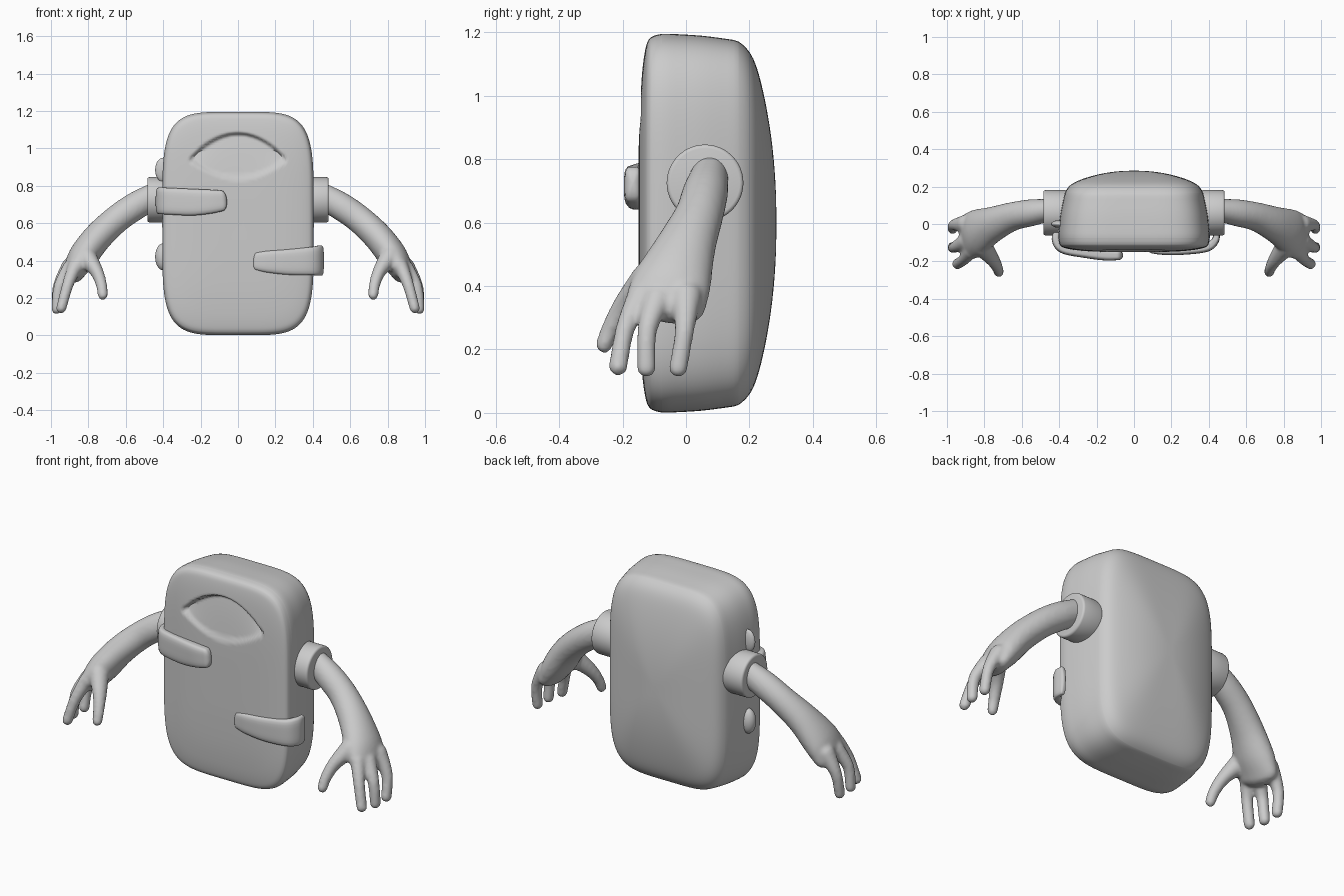
import bpy, bmesh, math
from mathutils import Vector, Matrix

cube = bpy.data.objects.get("Cube")
if cube:
    bpy.data.objects.remove(cube, do_unlink=True)

grey = bpy.data.materials.new("plain_grey")
grey.use_nodes = True
COLOR = (0.6, 0.6, 0.6, 1)
grey.diffuse_color = COLOR
grey.node_tree.nodes["Principled BSDF"].inputs["Base Color"].default_value = COLOR


def finish(name, bm, angle=50):
    bmesh.ops.recalc_face_normals(bm, faces=bm.faces[:])
    mesh = bpy.data.meshes.new(name)
    bm.to_mesh(mesh)
    bm.free()
    mesh.materials.append(grey)
    ob = bpy.data.objects.new(name, mesh)
    bpy.context.scene.collection.objects.link(ob)
    bpy.ops.object.select_all(action="DESELECT")
    ob.select_set(True)
    bpy.context.view_layer.objects.active = ob
    bpy.ops.object.shade_smooth_by_angle(angle=math.radians(angle))
    return ob


def skin_rings(bm, rings):
    """Bridge rings of points and close both ends."""
    loops = [[bm.verts.new(p) for p in ring] for ring in rings]
    n = len(loops[0])
    for a, b in zip(loops, loops[1:]):
        for i in range(n):
            j = (i + 1) % n
            bm.faces.new((a[i], a[j], b[j], b[i]))
    bm.faces.new(loops[0])
    bm.faces.new(loops[-1])


def superellipse(n, power):
    pts = []
    for i in range(n):
        a = 2 * math.pi * i / n
        c, s = math.cos(a), math.sin(a)
        r = (abs(c) ** power + abs(s) ** power) ** (-1 / power)
        pts.append((r * c, r * s))
    return pts


def interpolate(points, steps):
    """Smooth curve through points of any dimension."""
    out = []
    for i in range(len(points) - 1):
        p0, p1 = points[max(i - 1, 0)], points[i]
        p2, p3 = points[i + 1], points[min(i + 2, len(points) - 1)]
        for k in range(steps):
            t = k / steps
            out.append([b + 0.5 * t * (c - a + t * (2*a - 5*b + 4*c - d + t * (3*(b - c) + d - a)))
                        for a, b, c, d in zip(p0, p1, p2, p3)])
    out.append(list(points[-1]))
    return out


def sweep(bm, points, axis, power=2, segs=24, steps=6):
    """Loft along (x, y, z, radius on axis, other radius) with rounded ends."""
    path = interpolate(points, steps)
    pos = [Vector(p[:3]) for p in path]
    section = superellipse(segs, power)
    last = len(path) - 1
    rings = []

    def ring(k, scale, shift):
        t = (pos[min(k + 1, last)] - pos[max(k - 1, 0)]).normalized()
        b = t.cross(Vector(axis)).normalized()
        a = b.cross(t)
        ra, rb = path[k][3:5]
        o = pos[k] + t * shift * min(ra, rb)
        rings.append([o + a * (u * ra * scale) + b * (v * rb * scale) for u, v in section])

    caps = [math.radians(d) for d in (85, 65, 45, 22)]
    for c in caps:
        ring(0, math.cos(c), -math.sin(c))
    for k in range(last + 1):
        ring(k, 1, 0)
    for c in reversed(caps):
        ring(last, math.cos(c), math.sin(c))
    skin_rings(bm, rings)


def smoothstep(t):
    t = min(max(t, 0), 1)
    return t * t * (3 - 2 * t)


def eye_dip(x, z):
    """Depth of the almond recess, deepest below the upper lid."""
    lens = 1 - (x / 0.268) ** 2
    if lens <= 0:
        return 0
    top, low = 0.94 + 0.148 * lens, 0.94 - 0.108 * lens
    u = (z - low) / (top - low)
    return 0.036 * smoothstep((top - z) / 0.02) * smoothstep((z - low) / 0.02) * (0.3 + 0.7 * u)


# Body: flat front with an eye recess, tapered sides, domed back
bm = bmesh.new()
outline = superellipse(176, 4.7)
rings = []
front = interpolate([(0.01, -0.15), (0.3, -0.15), (0.6, -0.146), (0.8, -0.138),
                     (0.92, -0.128), (0.97, -0.117), (0.99, -0.1), (1.0, -0.075)], 11)
for s, y in front:
    ring = []
    for u, v in outline:
        x, z = 0.405 * u * s, 0.598 + 0.597 * v * s
        ring.append((x, y + eye_dip(x, z), z))
    rings.append(ring)
sides = interpolate([(1.0, 1.0, -0.05), (0.975, 0.99, 0.05), (0.925, 0.968, 0.15)], 4)
for sx, sz, y in sides:
    rings.append([(0.405 * sx * u, y, 0.598 + 0.597 * sz * v) for u, v in outline])
for k in range(25):
    s = math.cos(math.radians(k * 90 / 25))
    y = 0.285 - 0.085 * s ** 2.2 - 0.035 * s ** 20
    rings.append([(0.37 * u * s, y, 0.598 + 0.573 * v * s) for u, v in outline])
skin_rings(bm, rings)
finish("body", bm, 70)

for side, sign in (("left", 1), ("right", -1)):
    # Shoulder socket: short bevelled drum
    bm = bmesh.new()
    turn = Matrix.Translation((sign * 0.42, 0.06, 0.725)) @ Matrix.Rotation(math.pi / 2, 4, "Y")
    bmesh.ops.create_cone(bm, cap_ends=True, segments=48, radius1=0.121, radius2=0.121,
                          depth=0.13, matrix=turn)
    rims = [e for e in bm.edges if abs(e.verts[0].co.x - e.verts[1].co.x) < 0.01]
    bmesh.ops.bevel(bm, geom=rims, offset=0.012, segments=3, affect="EDGES", profile=0.5)
    finish(side + "_shoulder_socket", bm, 40)

    # Arm, palm, thumb and three fingers fused into one soft limb
    bm = bmesh.new()
    limbs = [
        [(.45, .075, .745, .06, .07), (.55, .06, .69, .072, .075), (.65, .04, .62, .077, .075),
         (.75, .0, .525, .095, .078), (.83, -.04, .42, .122, .078), (.875, -.065, .345, .128, .06)],
        [(.81, -.12, .42, .055, .055), (.755, -.19, .34, .04, .036),
         (.73, -.235, .27, .03, .03), (.723, -.258, .215, .027, .027)],
        [(.87, -.14, .37, .045, .04), (.91, -.19, .27, .031, .031), (.945, -.214, .145, .03, .028)],
        [(.9, -.09, .36, .045, .04), (.955, -.122, .26, .031, .031), (.97, -.125, .14, .03, .028)],
        [(.9, -.0, .37, .05, .045), (.96, -.005, .26, .031, .031), (.97, -.025, .14, .03, .028)],
    ]
    for limb in limbs:
        sweep(bm, [(sign * p[0],) + p[1:] for p in limb], (0, 1, 0))
    arm = finish(side + "_arm", bm, 180)
    fuse = arm.modifiers.new("fuse", "REMESH")
    fuse.mode = "VOXEL"
    fuse.voxel_size = 0.01
    fuse.use_smooth_shade = True
    soften = arm.modifiers.new("soften", "SMOOTH")
    soften.factor = 0.5
    soften.iterations = 7

# Straps wrapping from the side onto the front
straps = {
    "right_strap": [(-.4, -.02, .72, .06, .02), (-.418, -.08, .72, .07, .022),
                    (-.38, -.132, .718, .071, .025), (-.25, -.155, .712, .071, .028),
                    (-.15, -.165, .715, .064, .03), (-.085, -.167, .72, .055, .026)],
    "left_strap": [(.44, -.04, .4, .08, .016), (.436, -.085, .4, .081, .02),
                   (.39, -.124, .397, .075, .024), (.27, -.138, .392, .068, .026),
                   (.16, -.139, .394, .058, .026), (.1, -.136, .397, .048, .022)],
}
for name, points in straps.items():
    bm = bmesh.new()
    sweep(bm, points, (0, 0, 1), power=4, segs=32)
    finish(name, bm, 60)

# Small knobs on the right side
for name, z, ry, rz in (("upper_knob", 0.885, 0.02, 0.065), ("lower_knob", 0.42, 0.038, 0.072)):
    bm = bmesh.new()
    shape = Matrix.Translation((-0.4, 0, z)) @ Matrix.Diagonal((0.043, ry, rz, 1))
    bmesh.ops.create_uvsphere(bm, u_segments=24, v_segments=14, radius=1, matrix=shape)
    finish(name, bm, 180)
